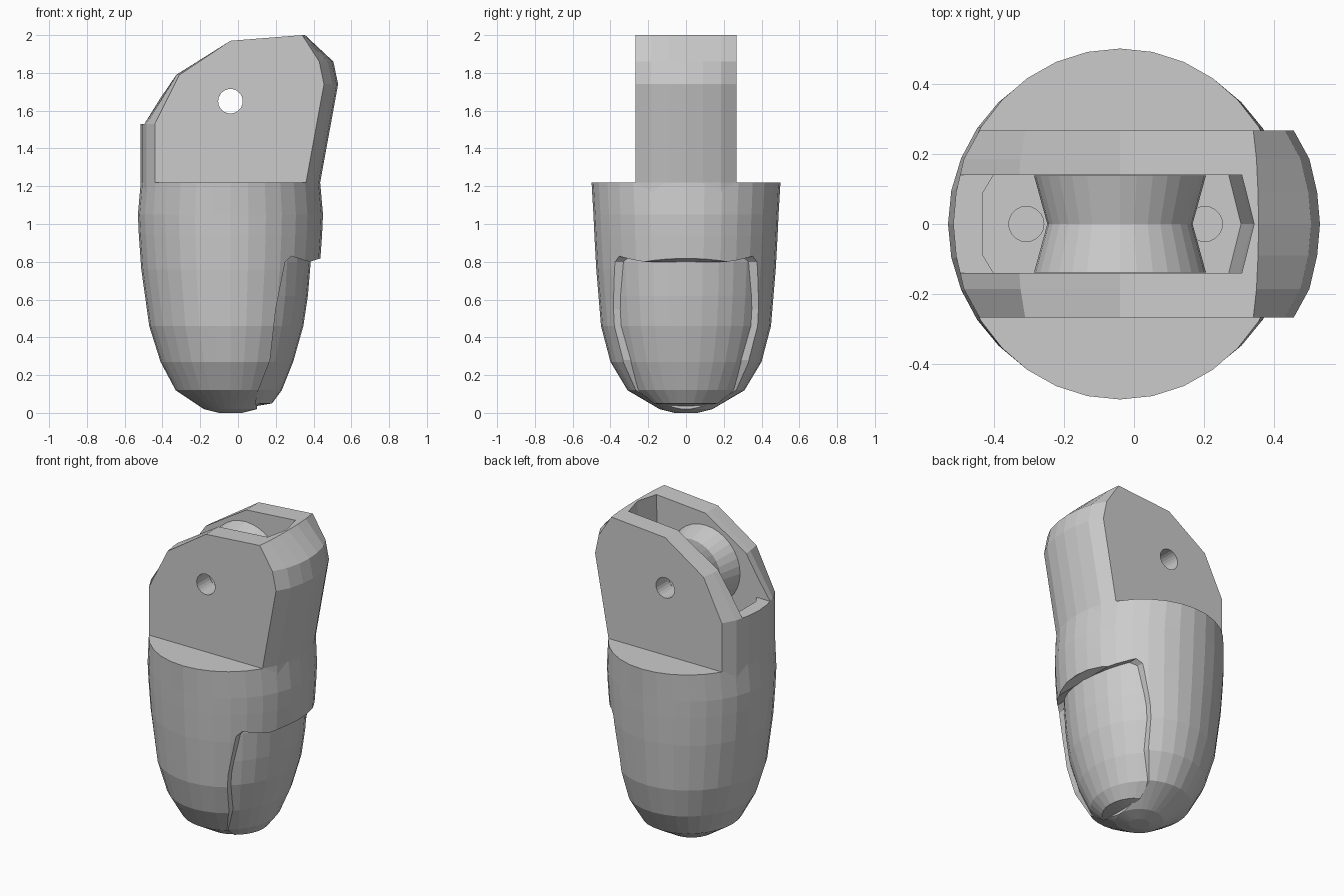
import bpy, bmesh
from math import cos, sin, pi, radians
from mathutils import Matrix, Vector

if "Cube" in bpy.data.objects:
    bpy.data.objects.remove(bpy.data.objects["Cube"])

CX = -0.04          # axis of the round body
PIN = (CX, 0, 1.65)  # roller axle position


def make(name, verts, faces):
    bm = bmesh.new()
    vs = [bm.verts.new(v) for v in verts]
    for f in faces:
        bm.faces.new([vs[i] for i in f])
    bmesh.ops.recalc_face_normals(bm, faces=bm.faces)
    me = bpy.data.meshes.new(name)
    bm.to_mesh(me)
    bm.free()
    ob = bpy.data.objects.new(name, me)
    bpy.context.collection.objects.link(ob)
    return ob


def loft(name, rings, loop=False):
    """Skin equal-length closed rings; cap the ends unless looped."""
    n, m = len(rings[0]), len(rings)
    faces = []
    for r in range(m if loop else m - 1):
        a, b = r * n, (r + 1) % m * n
        faces += [(a + i, a + (i + 1) % n, b + (i + 1) % n, b + i) for i in range(n)]
    if not loop:
        faces += [tuple(range(n)), tuple(range((m - 1) * n, m * n))]
    return make(name, [p for r in rings for p in r], faces)


def ellipse(z, rx, ry, n=32):
    return [(CX + rx * cos(2 * pi * i / n), ry * sin(2 * pi * i / n), z) for i in range(n)]


def cylinder(name, r, depth, loc, axis='Z', n=24):
    bpy.ops.mesh.primitive_cylinder_add(vertices=n, radius=r, depth=depth, location=loc,
                                        rotation=(pi / 2 if axis == 'Y' else 0, 0, 0))
    ob = bpy.context.object
    ob.name = name
    return ob


def cut(ob, cutters):
    for c in cutters:
        c.hide_render = True
        m = ob.modifiers.new("cut", 'BOOLEAN')
        m.operation, m.solver, m.object = 'DIFFERENCE', 'EXACT', c
        bpy.context.view_layer.objects.active = ob
        bpy.ops.object.modifier_apply(modifier=m.name)


def prism(name, xz, y):
    return loft(name, [[(x, s * y, z) for x, z in xz] for s in (-1, 1)])


# Rounded tip body
body = loft("tip_body", [ellipse(*r) for r in [
    (0.0, .06, .06), (.02, .14, .14), (.12, .29, .31), (.27, .37, .40), (.46, .43, .45),
    (.76, .472, .475), (.94, .485, .485), (1.05, .49, .49), (1.22, .475, .5)]])

# Recess for the grip pad on the right side
recess = prism("pad_recess_cutter", [
    (.10, -.1), (.10, .10), (.17, .28), (.20, .55), (.25, .80), (.28, .83),
    (.38, .80), (.425, .815), (.7, .87), (.7, -.1)], .7)

# Grip pad: slightly smaller shell, only the part inside the recess
pad = loft("grip_pad", [ellipse(*r) for r in [
    (.035, .13, .15), (.05, .22, .21), (.12, .272, .30), (.27, .332, .375), (.46, .386, .43),
    (.62, .41, .445), (.80, .425, .455), (.86, .42, .45)]])
bm = bmesh.new()
bm.from_mesh(pad.data)
bmesh.ops.bisect_plane(bm, geom=bm.verts[:] + bm.edges[:] + bm.faces[:], plane_co=(.10, 0, .10),
                       plane_no=Vector((1, 0, -.2)), clear_inner=True)
bmesh.ops.holes_fill(bm, edges=[e for e in bm.edges if e.is_boundary])
bmesh.ops.recalc_face_normals(bm, faces=bm.faces)
bm.to_mesh(pad.data)
bm.free()


# Hinge fork: side profile swept across y, bulging towards the middle
def fork_profile(y, o):
    return [(x, y, z) for x, z in [
        (-.44 - o, 1.15), (-.44 - o, 1.53), (-.31 - .3 * o, 1.79), (CX, 1.97), (.34 + .2 * o, 2.0),
        (.43 + o, 1.86), (.455 + o, 1.74), (.36 + o, 1.22), (.36 + o, 1.15)]]


fork = loft("hinge_fork", [fork_profile(y, o) for y, o in [
    (-.267, 0), (-.185, .045), (-.09, .067), (0, .075), (.09, .067), (.185, .045), (.267, 0)]])


# Slot between the fork plates, tapering towards its floor
def slot_ring(z, xr):
    return [(-.43, -.09, z), (-.40, -.14, z), (xr, -.14, z), (xr + .035, 0, z),
            (xr, .14, z), (-.40, .14, z), (-.43, .09, z)]


slot = loft("slot_cutter", [slot_ring(1.3, .27), slot_ring(1.74, .30), slot_ring(2.1, .31)])
opening = prism("opening_cutter", [(-.7, 1.53), (-.38, 1.53), (-.38, 2.1), (-.7, 2.1)], .14)
pin_hole = cylinder("pin_hole_cutter", .065, 1, PIN, 'Y')
cord_holes = [cylinder("cord_hole_cutter", .05, .6, (x, 0, 1.2), n=20) for x in (-.307, .202)]

cut(body, [recess] + cord_holes)
cut(fork, [slot, opening, pin_hole] + cord_holes)

# Waisted roller with a bore, on the hinge axis
N = 32
loft("roller", [[(CX + r * cos(2 * pi * i / N), y, PIN[2] + r * sin(2 * pi * i / N)) for i in range(N)]
                for r, y in [(.065, -.138), (.245, -.138), (.207, 0), (.245, .138), (.065, .138)]],
     loop=True)

# Remove the helpers
for ob in [recess, slot, opening, pin_hole] + cord_holes:
    bpy.data.objects.remove(ob)
